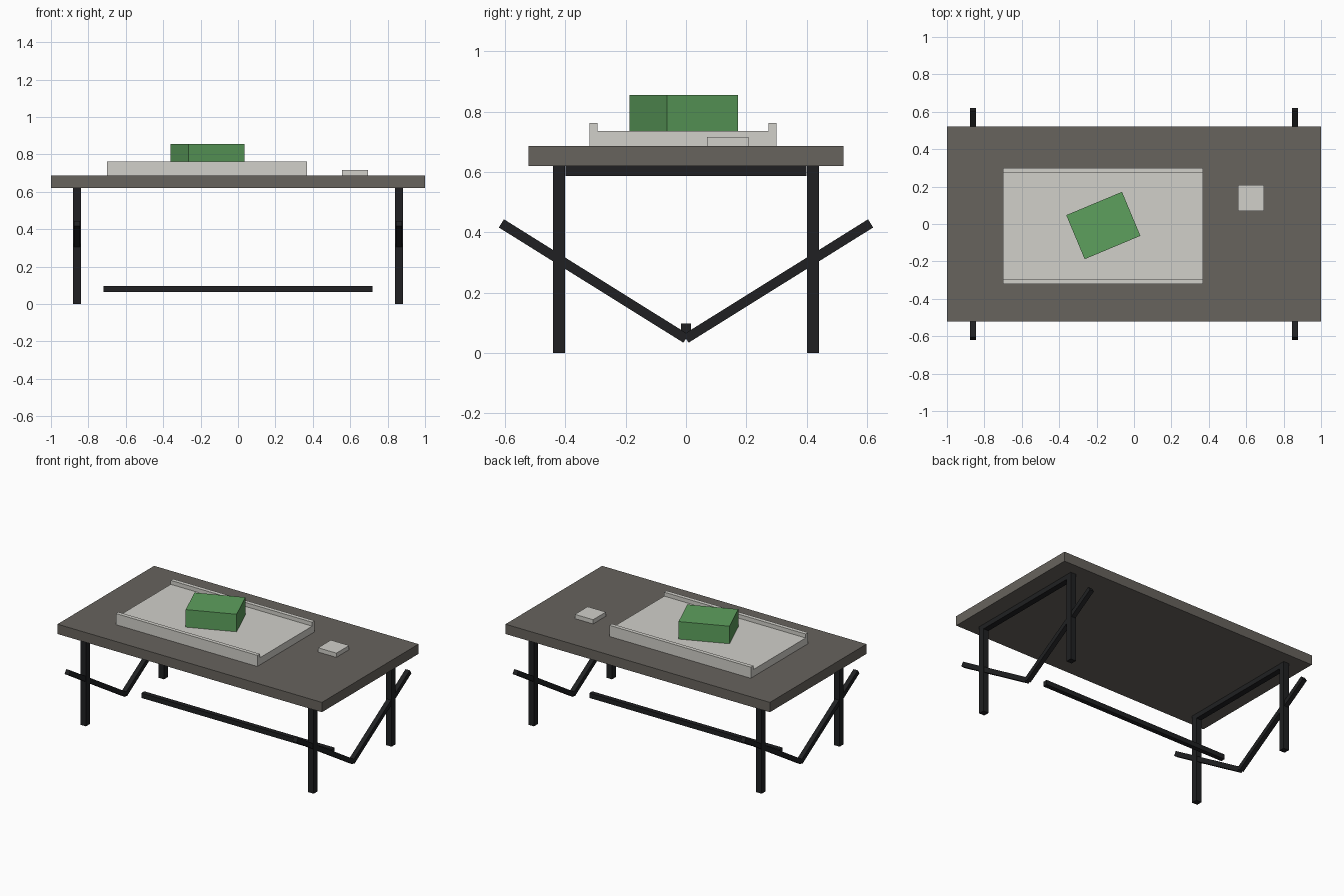
import bpy, bmesh
from math import radians, atan2, hypot
from mathutils import Matrix, Vector

if "Cube" in bpy.data.objects:
    bpy.data.objects.remove(bpy.data.objects["Cube"])


def material(name, r, g, b):
    m = bpy.data.materials.new(name)
    m.diffuse_color = (r, g, b, 1)
    m.use_nodes = True
    m.node_tree.nodes["Principled BSDF"].inputs["Base Color"].default_value = m.diffuse_color
    return m


SLATE = material("slate", 0.136, 0.125, 0.11)
BLACK = material("black_metal", 0.014, 0.0145, 0.016)
PALE = material("pale_grey", 0.64, 0.63, 0.59)
GREEN = material("green", 0.11, 0.35, 0.11)


def finish(name, bm, mat):
    bmesh.ops.recalc_face_normals(bm, faces=bm.faces)
    mesh = bpy.data.meshes.new(name)
    bm.to_mesh(mesh)
    bm.free()
    mesh.materials.append(mat)
    obj = bpy.data.objects.new(name, mesh)
    bpy.context.collection.objects.link(obj)
    return obj


def box(name, center, size, mat, rot=(0, "Z")):
    bm = bmesh.new()
    bmesh.ops.create_cube(bm, size=1, matrix=Matrix.Diagonal((*size, 1)))
    obj = finish(name, bm, mat)
    obj.matrix_world = Matrix.Translation(center) @ Matrix.Rotation(rot[0], 4, rot[1])
    return obj


def extrude_x(name, profile, x0, x1, mat):
    """Extrude a closed (y, z) profile along x."""
    bm = bmesh.new()
    face = bm.faces.new([bm.verts.new((x0, y, z)) for y, z in profile])
    new = bmesh.ops.extrude_face_region(bm, geom=[face])["geom"]
    verts = [v for v in new if isinstance(v, bmesh.types.BMVert)]
    bmesh.ops.translate(bm, verts=verts, vec=(x1 - x0, 0, 0))
    return finish(name, bm, mat)


# Table top
box("table_top", (0, 0, 0.6535), (2, 1.044, 0.067), SLATE)

# End frames: two legs, a top rail and a V-shaped brace on each side
dy, dz = 0.612, 0.382
for sx, side in ((-1, "left"), (1, "right")):
    x = sx * 0.861
    box(f"{side}_top_rail", (x, 0, 0.6035), (0.04, 0.80, 0.033), BLACK)
    for sy, end in ((-1, "front"), (1, "back")):
        box(f"{side}_{end}_leg", (x, sy * 0.421, 0.31), (0.041, 0.041, 0.62), BLACK)
        box(f"{side}_{end}_brace", (x, sy * dy / 2, 0.048 + dz / 2),
            (0.032, hypot(dy, dz), 0.032), BLACK, (sy * atan2(dz, dy), "X"))

# Low stretcher
box("stretcher", (0, 0, 0.081), (1.44, 0.032, 0.033), BLACK)

# Tray with a raised lip along front and back
y0, y1, lip = -0.32, 0.30, 0.027
base, floor, rim = 0.687, 0.736, 0.763
extrude_x("tray", [(y0, base), (y1, base), (y1, rim), (y1 - lip, rim), (y1 - lip, floor),
                   (y0 + lip, floor), (y0 + lip, rim), (y0, rim)], -0.70, 0.37, PALE)

# Angled block on the tray and small pad beside it
box("green_block", (-0.164, -0.008, 0.796), (0.323, 0.255, 0.12), GREEN, (radians(22.7), "Z"))
box("small_pad", (0.626, 0.139, 0.7015), (0.138, 0.138, 0.029), PALE)
